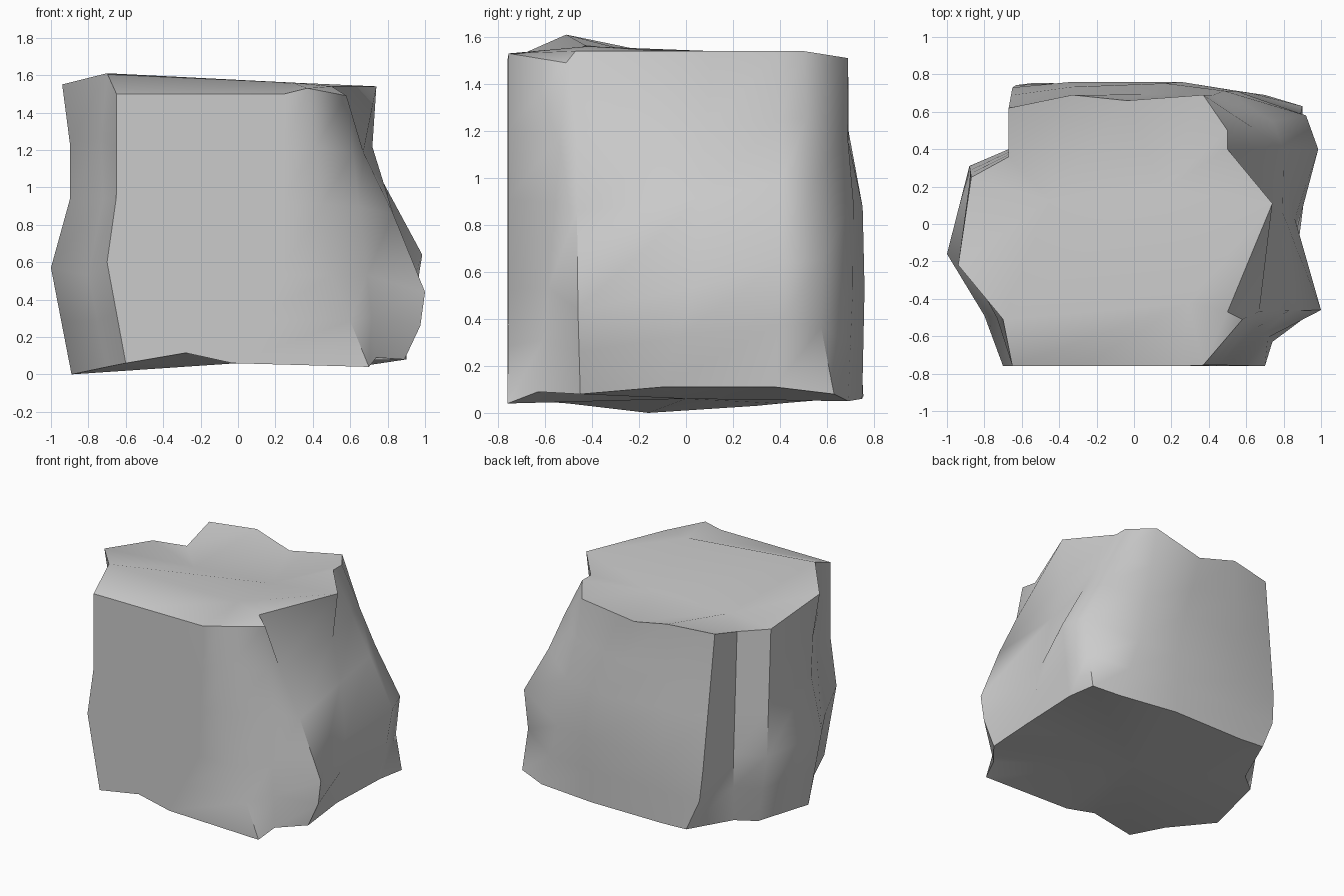
import bpy, bmesh, math
from mathutils import Vector

if "Cube" in bpy.data.objects:
    bpy.data.objects.remove(bpy.data.objects["Cube"])

# Outlines, counter-clockwise from the front left corner
top = [(-.65, -.76, 1.5), (-.28, -.76, 1.5), (.25, -.76, 1.5), (.37, -.755, 1.53),
       (.58, -.51, 1.49), (.5, -.47, 1.54), (.74, .11, 1.54), (.5, .4, 1.54),
       (.5, .5, 1.54), (.37, .69, 1.51), (-.04, .66, 1.44), (-.33, .69, 1.51),
       (-.67, .62, 1.5), (-.67, .36, 1.42), (-.87, .25, 1.45), (-.94, -.22, 1.55),
       (-.7, -.51, 1.61)]
waist = [(-.7, -.76), (-.28, -.76), (.22, -.76), (.5, -.755), (.69, -.585), (1, -.46),
         (.86, .03), (.985, .4), (.92, .58), (.55, .71), (.25, .76), (-.33, .76),
         (-.65, .73), (-.67, .4), (-.88, .31), (-1, -.16), (-.8, -.49)]
bottom = [(-.6, -.76, .06), (-.28, -.76, .115), (-.03, -.76, .06), (.7, -.76, .04),
          (.74, -.63, .09), (.89, -.45, .08), (.88, -.1, .11), (.9, .38, .11),
          (.9, .63, .08), (.7, .69, .05), (.25, .75, .06), (-.33, .75, .06),
          (-.53, .755, .07), (-.67, .4, .04), (-.8, .3, .03), (-.89, -.16, 0),
          (-.7, -.5, .04)]
# The right bulge sits low at the front and high at the back
waist_z = {5: .44, 7: .64, 8: .65, 0: .6, 15: .57}
top = [Vector(p) for p in top]
waist = [Vector((x, y, waist_z.get(i, .53))) for i, (x, y) in enumerate(waist)]
bottom = [Vector(p) for p in bottom]
n = len(top)

# Rings between the outlines, with a few dents (column: shift)
upper = [a.lerp(b, .32) for a, b in zip(top, waist)]
lower = [a.lerp(b, .62) for a, b in zip(top, waist)]
foot = [a.lerp(b, .5) for a, b in zip(bottom, waist)]
for ring, dents in ((upper, {5: (.01, 0), 6: (-.06, 0), 8: (0, -.01), 9: (-.01, -.01),
                             11: (0, -.02), 15: (.06, 0), 0: (.016, 0)}),
                    (lower, {5: (.02, 0), 6: (-.02, 0), 8: (-.02, 0), 9: (0, .01),
                             10: (.03, .03), 15: (.08, 0), 0: (.03, 0), 16: (.04, 0)}),
                    (foot, {5: (.03, 0), 8: (-.02, -.03), 12: (-.04, 0)})):
    for i, d in dents.items():
        ring[i] += Vector((*d, 0))

# Rock sides
bm = bmesh.new()
rings = [[bm.verts.new(p) for p in r] for r in (bottom, foot, waist, lower, upper, top)]
for a, b in zip(rings, rings[1:]):
    for i in range(n):
        j = (i + 1) % n
        bm.faces.new((a[i], a[j], b[j], b[i]))

# Top with a front ridge (17) and a valley behind it (18, 19)
t = rings[-1] + [bm.verts.new(p) for p in
                 ((.29, -.42, 1.56), (-.45, .13, 1.41), (.15, .18, 1.43))]
for f in ((0, 1, 17, 16), (1, 2, 17), (2, 3, 17), (3, 5, 17), (3, 4, 5), (16, 17, 19, 18),
          (16, 18, 15), (15, 18, 14), (14, 18, 13), (13, 18, 11, 12), (18, 19, 10, 11),
          (19, 9, 10), (19, 8, 9), (19, 7, 8), (19, 6, 7), (17, 6, 19), (17, 5, 6)):
    bm.faces.new([t[i] for i in f])

# Underside
c = bm.verts.new((0, 0, .06))
for i in range(n):
    bm.faces.new((rings[0][i], c, rings[0][(i + 1) % n]))
bmesh.ops.recalc_face_normals(bm, faces=bm.faces)

mesh = bpy.data.meshes.new("rock")
bm.to_mesh(mesh)
bm.free()
rock = bpy.data.objects.new("rock", mesh)
bpy.context.collection.objects.link(rock)
bpy.context.view_layer.objects.active = rock
rock.select_set(True)
bpy.ops.object.shade_smooth_by_angle(angle=math.radians(52))

# Keep the rim of the top and of the underside crisp
rim = {frozenset((k * n + i, k * n + (i + 1) % n)) for k in (0, 5) for i in range(n)}
for e in mesh.edges:
    if frozenset(e.vertices) in rim:
        e.use_edge_sharp = True
